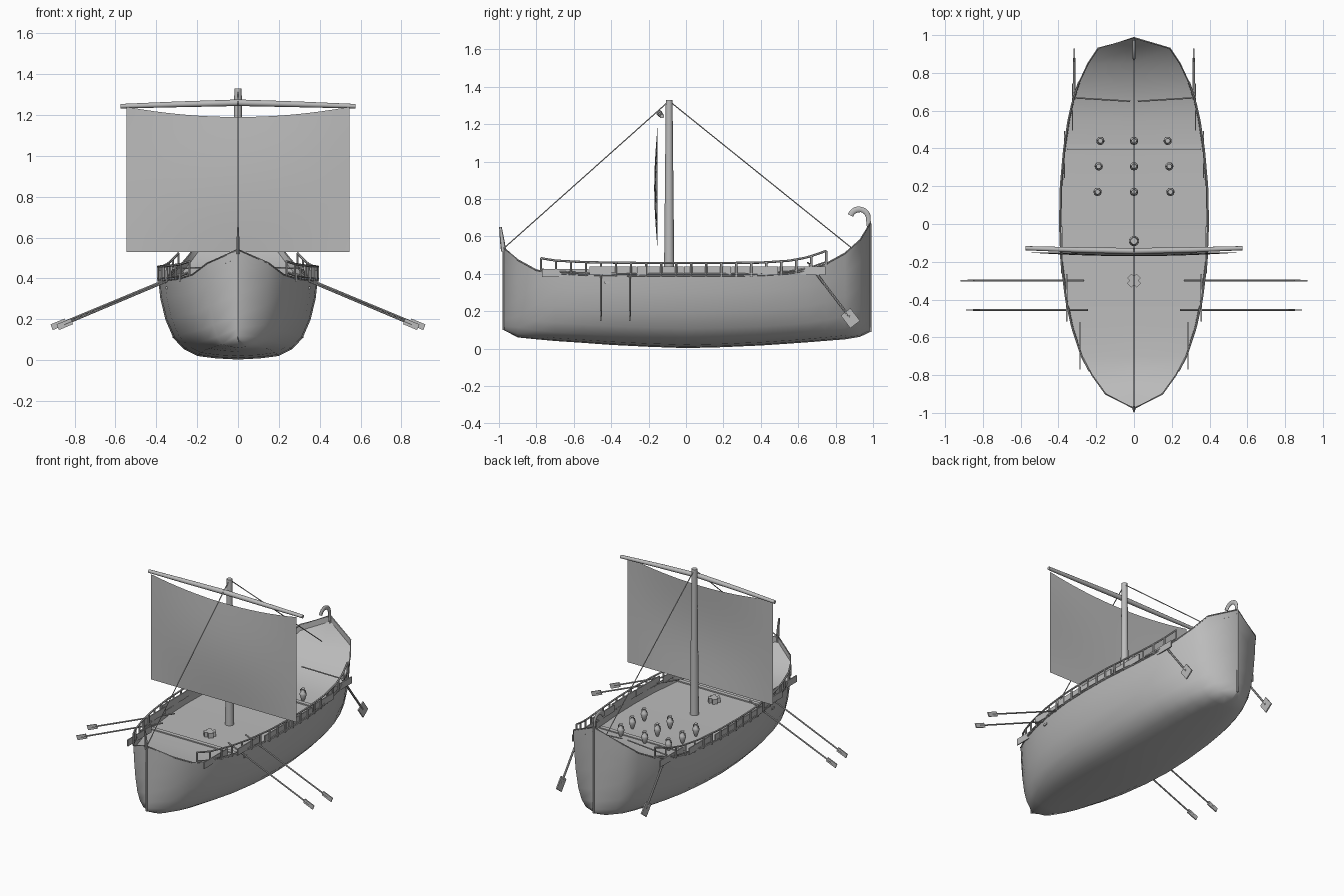
import bpy, bmesh, math
from mathutils import Vector, Matrix

if "Cube" in bpy.data.objects:
    bpy.data.objects.remove(bpy.data.objects["Cube"])

wood = bpy.data.materials.new("plain_grey")
wood.diffuse_color = (0.5, 0.5, 0.5, 1)
wood.use_nodes = True
wood.node_tree.nodes["Principled BSDF"].inputs["Base Color"].default_value = wood.diffuse_color


def finish(name, bm, smooth=40):
    bmesh.ops.recalc_face_normals(bm, faces=bm.faces)
    me = bpy.data.meshes.new(name)
    bm.to_mesh(me)
    bm.free()
    me.materials.append(wood)
    ob = bpy.data.objects.new(name, me)
    bpy.context.collection.objects.link(ob)
    if smooth:
        bpy.ops.object.select_all(action='DESELECT')
        ob.select_set(True)
        bpy.context.view_layer.objects.active = ob
        bpy.ops.object.shade_smooth_by_angle(angle=math.radians(smooth))
    return ob


def skin(bm, rows, closed=False):
    vs = [[bm.verts.new(p) for p in r] for r in rows]
    n = len(rows[0])
    for a, b in zip(vs, vs[1:]):
        for i in range(n if closed else n - 1):
            j = (i + 1) % n
            bm.faces.new((a[i], a[j], b[j], b[i]))
    return vs


def sweep(bm, pts, radii, n=8, flat=1):
    """Round bar through points, one radius for each point; flat squashes x."""
    pts = [Vector(p) for p in pts]
    if not isinstance(radii, (list, tuple)):
        radii = [radii] * len(pts)
    rows = []
    for i, p in enumerate(pts):
        t = (pts[min(i + 1, len(pts) - 1)] - pts[max(i - 1, 0)]).normalized()
        ref = Vector((1, 0, 0)) if abs(t.x) < 0.8 else Vector((0, 0, 1))
        u = t.cross(ref).normalized()
        v = t.cross(u) * flat
        rows.append([p + radii[i] * (u * math.cos(k * math.tau / n) + v * math.sin(k * math.tau / n))
                     for k in range(n)])
    vs = skin(bm, rows, True)
    bm.faces.new(vs[0])
    bm.faces.new(vs[-1])


def box(bm, c, size, rot=Matrix()):
    bmesh.ops.create_cube(bm, size=1, matrix=Matrix.Translation(c) @ rot @ Matrix.Diagonal((*size, 1)))


# Hull stations: y, half width, keel height, sheer height
ST = [(-.975, .003, .10, .54), (-.90, .15, .06, .475), (-.8, .222, .05, .42), (-.7, .275, .041, .403),
      (-.55, .325, .031, .395), (-.4, .358, .02, .392), (-.2, .383, .01, .39), (0, .39, .003, .39),
      (.2, .386, .008, .39), (.4, .368, .017, .392), (.55, .345, .027, .402), (.65, .322, .034, .42),
      (.75, .29, .042, .455), (.85, .243, .05, .51), (.93, .19, .063, .58), (.985, .003, .09, .67)]
# Cross-section: share of half width, share of height
SEC = [(0, 0), (.28, .015), (.51, .045), (.68, .13), (.81, .27), (.91, .5), (.975, .77), (1, 1)]
DECK = .35


def station(y):
    for a, b in zip(ST, ST[1:]):
        if a[0] <= y <= b[0]:
            f = (y - a[0]) / (b[0] - a[0])
            return [a[k] + f * (b[k] - a[k]) for k in (1, 2, 3)]


# Open hull shell
bm = bmesh.new()
rows = []
for y, w, zb, zt in ST:
    half = [(w * s, y, zb + (zt - zb) * t) for s, t in SEC]
    rows.append([(-x, yy, z) for x, yy, z in half[:0:-1]] + half)
vs = skin(bm, rows)
for end in (vs[0], vs[-1]):
    bm.faces.new(end)
finish("hull", bm, 60)

# Deck sunk a little below the sheer
bm = bmesh.new()
skin(bm, [[(-w * .985, y, zt - .04), (0, y, zt - .04), (w * .985, y, zt - .04)] for y, w, zb, zt in ST])
finish("deck", bm)

# Gunwale strip, end posts of the hull and cross beams
bm = bmesh.new()
for s in (-1, 1):
    sweep(bm, [(s * w, y, zt) for y, w, zb, zt in ST], .004, 6)
finish("gunwale", bm)
bm = bmesh.new()
for y, w, zb, zt in (ST[0], ST[-1]):
    sweep(bm, [(0, y, zb), (0, y, zt)], .006, 6)
finish("stem_strips", bm)
bm = bmesh.new()
for y in (.407, -.423):
    box(bm, (0, y, DECK + .004), (.71, .028, .012))
finish("cross_beams", bm, 0)

# Railing: top rail, lower rail and posts
bm = bmesh.new()
ys = [-.775 + i * 1.525 / 38 for i in range(39)]


def rail_point(s, y, h):
    w, zb, zt = station(y)
    return (s * (w + .002), y, zt + h)


for s in (-1, 1):
    for h, r in ((.068, .006), (.010, .004)):
        sweep(bm, [rail_point(s, y, h) for y in ys], r, 6)
    for y in ys[::2]:
        sweep(bm, [rail_point(s, y, -.005), rail_point(s, y, .068)], .006, 6)
finish("railing", bm)

# Straight side planks along the railing
bm = bmesh.new()
for i in range(5):
    y = -.39 + i * .2525
    for s in (-1, 1):
        box(bm, (s * (station(y)[0] - .003), y, .417), (.007, .25, .044))
for s in (-1, 1):
    box(bm, (s * .285, -.645, .405), (.006, .25, .044))
finish("side_planks", bm, 0)

# Mast, yard and sail
bm = bmesh.new()
sweep(bm, [(0, -.09, DECK - .005), (0, -.09, 1.33)], [.028, .018], 16)
finish("mast", bm)
bm = bmesh.new()
sweep(bm, [(-.575, -.128, 1.243), (-.3, -.137, 1.252), (0, -.143, 1.26), (.3, -.137, 1.252), (.575, -.128, 1.243)],
      [.011, .014, .016, .014, .011], 12)
finish("yard", bm)
bm = bmesh.new()
rows = []
for j in range(11):
    v = j / 10
    row = []
    for i in range(17):
        u = -1 + i / 8
        top = 1.19 + .05 * u * u
        row.append((.545 * u, -.152 - .018 * math.sin(math.pi * v) * (1 - u * u), .53 + (top - .53) * v))
    rows.append(row)
skin(bm, rows)
finish("sail", bm)

# Stays from the mast top
bm = bmesh.new()
sweep(bm, [(0, -.97, .54), (0, -.095, 1.32)], .003, 6)
sweep(bm, [(0, .89, .535), (0, -.085, 1.32)], .003, 6)
finish("stays", bm)

# Bow post and curled stern ornament
bm = bmesh.new()
sweep(bm, [(0, -.975, .52), (0, -.983, .58), (0, -.992, .65)], [.014, .012, .007], 8, .6)
finish("bow_post", bm)
bm = bmesh.new()
pts = [(0, .980, .64)]
for i in range(11):
    a = math.radians(-10 + i * 17)
    pts.append((0, .926 + .05 * math.cos(a), .695 + .05 * math.sin(a)))
sweep(bm, pts, [.012] * 3 + [.014] * 4 + [.016] * 5, 10, .5)
finish("stern_curl", bm)

# Rowing oars
bm = bmesh.new()
for s in (-1, 1):
    for y, x0, x1 in ((-.30, .265, .91), (-.455, .245, .88)):
        a = Vector((s * x0, y, .43))
        b = Vector((s * x1, y, .162))
        d = (b - a).normalized()
        sweep(bm, [a, b - d * .03], .005, 8)
        box(bm, b - d * .035, (.075, .007, .03), Matrix.Rotation(math.atan2(-d.z, d.x), 4, 'Y'))
finish("rowing_oars", bm)

# Steering oars with tillers
bm = bmesh.new()
for s in (-1, 1):
    a, b = Vector((s * .317, .66, .45)), Vector((s * .317, .90, .135))
    d = (b - a).normalized()
    sweep(bm, [a, b - d * .04], .007, 8)
    box(bm, b - d * .035, (.008, .085, .065), Matrix.Rotation(math.atan2(d.z, d.y), 4, 'X'))
    sweep(bm, [(s * .317, .668, .448), (s * .02, .65, .46)], .004, 6)
finish("steering_oars", bm)

# Nine storage jars with two handles each
bm = bmesh.new()
PROFILE = [(.006, 0), (.015, .02), (.022, .045), (.020, .058), (.009, .070), (.009, .079), (.013, .085)]
for y, spread in ((.17, .193), (.305, .187), (.44, .178)):
    for k in (-1, 0, 1):
        x = k * spread
        sweep(bm, [(x, y, DECK + z) for r, z in PROFILE], [r for r, z in PROFILE], 12)
        for s in (-1, 1):
            sweep(bm, [(x + s * dx, y, DECK + z) for dx, z in ((.008, .078), (.019, .074), (.018, .056))], .0025, 5)
finish("storage_jars", bm, 50)

# Small cargo bundle on the foredeck
bm = bmesh.new()
for a in (45, -45):
    box(bm, (0, -.3, DECK + .016), (.072, .032, .032), Matrix.Rotation(math.radians(a), 4, 'Z'))
finish("cargo_bundle", bm, 0)
